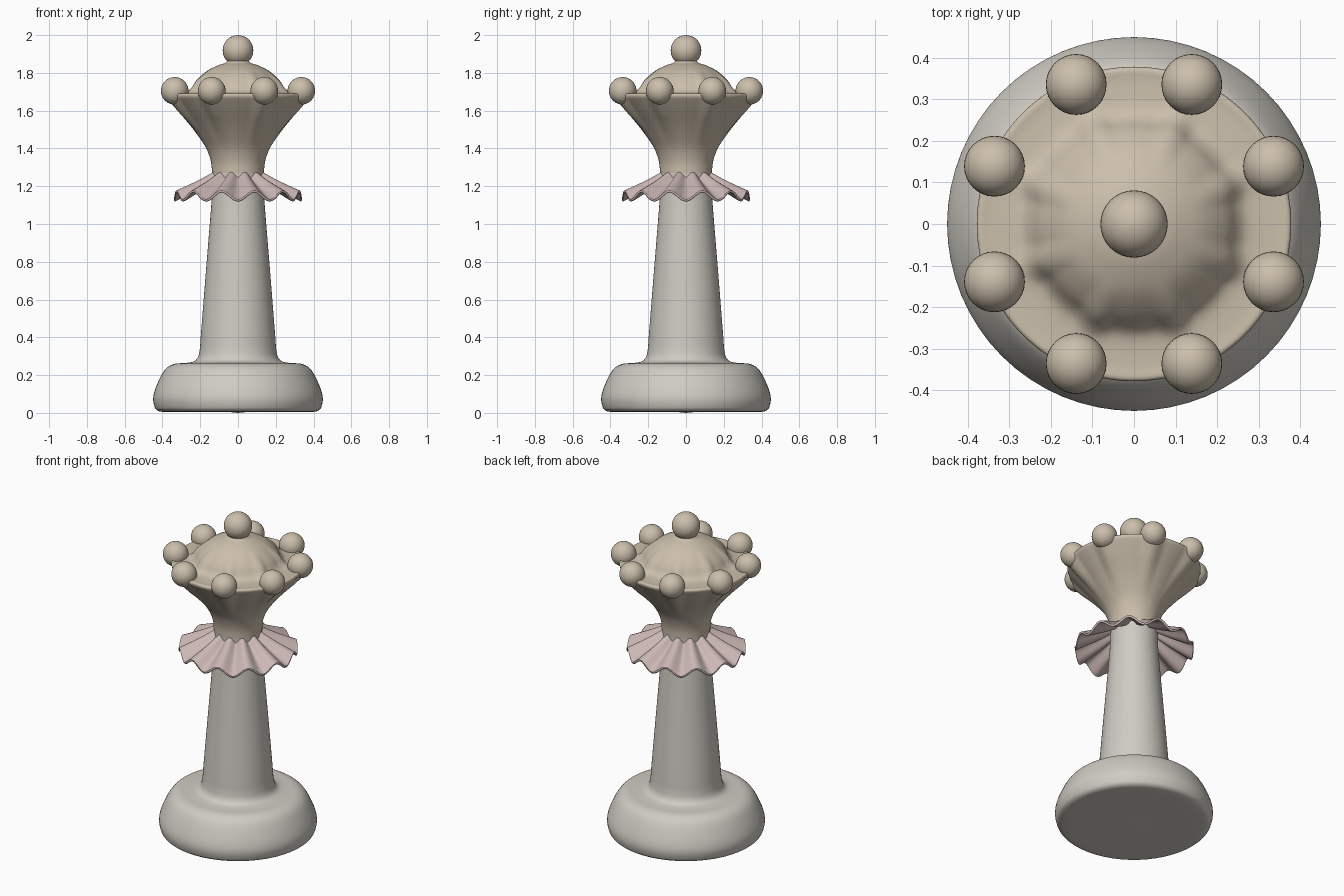
import bpy, bmesh
from math import cos, sin, pi, radians
from mathutils import Vector

if "Cube" in bpy.data.objects:
    bpy.data.objects.remove(bpy.data.objects["Cube"])


def material(name, rgb):
    m = bpy.data.materials.new(name)
    m.diffuse_color = (*rgb, 1)
    m.use_nodes = True
    m.node_tree.nodes["Principled BSDF"].inputs["Base Color"].default_value = m.diffuse_color
    return m


stone = material("stone", (0.62, 0.60, 0.54))
tan = material("tan", (0.60, 0.52, 0.41))
pink = material("pink", (0.60, 0.48, 0.46))


def finish(bm, name, mat, angle=60):
    bmesh.ops.remove_doubles(bm, verts=bm.verts, dist=1e-5)
    bmesh.ops.recalc_face_normals(bm, faces=bm.faces)
    me = bpy.data.meshes.new(name)
    bm.to_mesh(me)
    bm.free()
    me.materials.append(mat)
    ob = bpy.data.objects.new(name, me)
    bpy.context.collection.objects.link(ob)
    bpy.context.view_layer.objects.active = ob
    ob.select_set(True)
    bpy.ops.object.shade_smooth_by_angle(angle=radians(angle))
    ob.select_set(False)
    return ob


def smooth_profile(pts, steps=4):
    """Catmull-Rom curve through (radius, height) points."""
    p = [Vector(q) for q in pts]
    p = [p[0]] + p + [p[-1]]
    out = []
    for a, b, c, d in zip(p, p[1:], p[2:], p[3:]):
        for i in range(steps):
            t = i / steps
            out.append(0.5 * (2 * b + (c - a) * t + (2 * a - 5 * b + 4 * c - d) * t * t
                              + (3 * b - a - 3 * c + d) * t ** 3))
    return out + [p[-1]]


def revolve(profile, segs, warp=lambda r, z, a: (r, z)):
    """Spin a profile round z, warping radius and height by angle."""
    bm = bmesh.new()
    rings = []
    for r, z in profile:
        ring = []
        for i in range(segs):
            a = 2 * pi * i / segs
            rr, zz = warp(max(r, 0), z, a)
            ring.append(bm.verts.new((rr * cos(a), rr * sin(a), zz)))
        rings.append(ring)
    for lo, hi in zip(rings, rings[1:]):
        for i in range(segs):
            j = (i + 1) % segs
            bm.faces.new((lo[i], lo[j], hi[j], hi[i]))
    return bm


# Base and tapering column
body = [(0, 0.005), (0.25, 0.004), (0.39, 0.005), (0.43, 0.015), (0.444, 0.04), (0.449, 0.08),
        (0.437, 0.13), (0.405, 0.20), (0.375, 0.24), (0.335, 0.26), (0.28, 0.264),
        (0.235, 0.272), (0.212, 0.295), (0.202, 0.34), (0.196, 0.42), (0.169, 0.76),
        (0.143, 1.08), (0.137, 1.18), (0.138, 1.27)]
finish(revolve([(0, 0)] + smooth_profile(body)[1:], 64), "base_and_column", stone)


# Flared crown with ridges under each ball, and a dome on top
def ridges(r, z, a):
    k = max(0, -cos(8 * a)) ** 1.5
    up = max(0, min(1, (z - 1.36) / 0.28))
    out = max(0, min(1, (r - 0.15) / 0.15))
    return r + 0.028 * k * up * out, z


crown = [(0.138, 1.27), (0.143, 1.33), (0.168, 1.40), (0.21, 1.465), (0.26, 1.53),
         (0.315, 1.595), (0.36, 1.65), (0.377, 1.675), (0.372, 1.691), (0.34, 1.69),
         (0.28, 1.695), (0.25, 1.715), (0.22, 1.76), (0.165, 1.81), (0.105, 1.84),
         (0.07, 1.852), (0.055, 1.868), (0.05, 1.89)]
finish(revolve(smooth_profile(crown), 128, ridges), "crown", tan)


# Balls on the rim and the top ball
def ball(bm, loc, r):
    geo = bmesh.ops.create_uvsphere(bm, u_segments=32, v_segments=18, radius=r)
    bmesh.ops.translate(bm, verts=geo["verts"], vec=loc)


bm = bmesh.new()
for i in range(8):
    a = radians(22.5 + 45 * i)
    ball(bm, (0.363 * cos(a), 0.363 * sin(a), 1.705), 0.073)
finish(bm, "crown_balls", tan)
bm = bmesh.new()
ball(bm, (0, 0, 1.919), 0.081)
finish(bm, "top_ball", tan)


# Pleated ruffle: twelve waves, growing towards the rim
def pleats(r, z, a):
    t = (r - 0.13) / 0.205
    return r, z - (0.014 + 0.01 * t) * cos(12 * a)


cone = [(0.13, 1.258), (0.165, 1.236), (0.22, 1.205), (0.28, 1.175), (0.325, 1.153), (0.337, 1.148)]
ruffle = finish(revolve(smooth_profile(cone, 3), 144, pleats), "ruffle", pink, 50)
shell = ruffle.modifiers.new("thickness", 'SOLIDIFY')
shell.thickness = 0.012
shell.offset = 0
